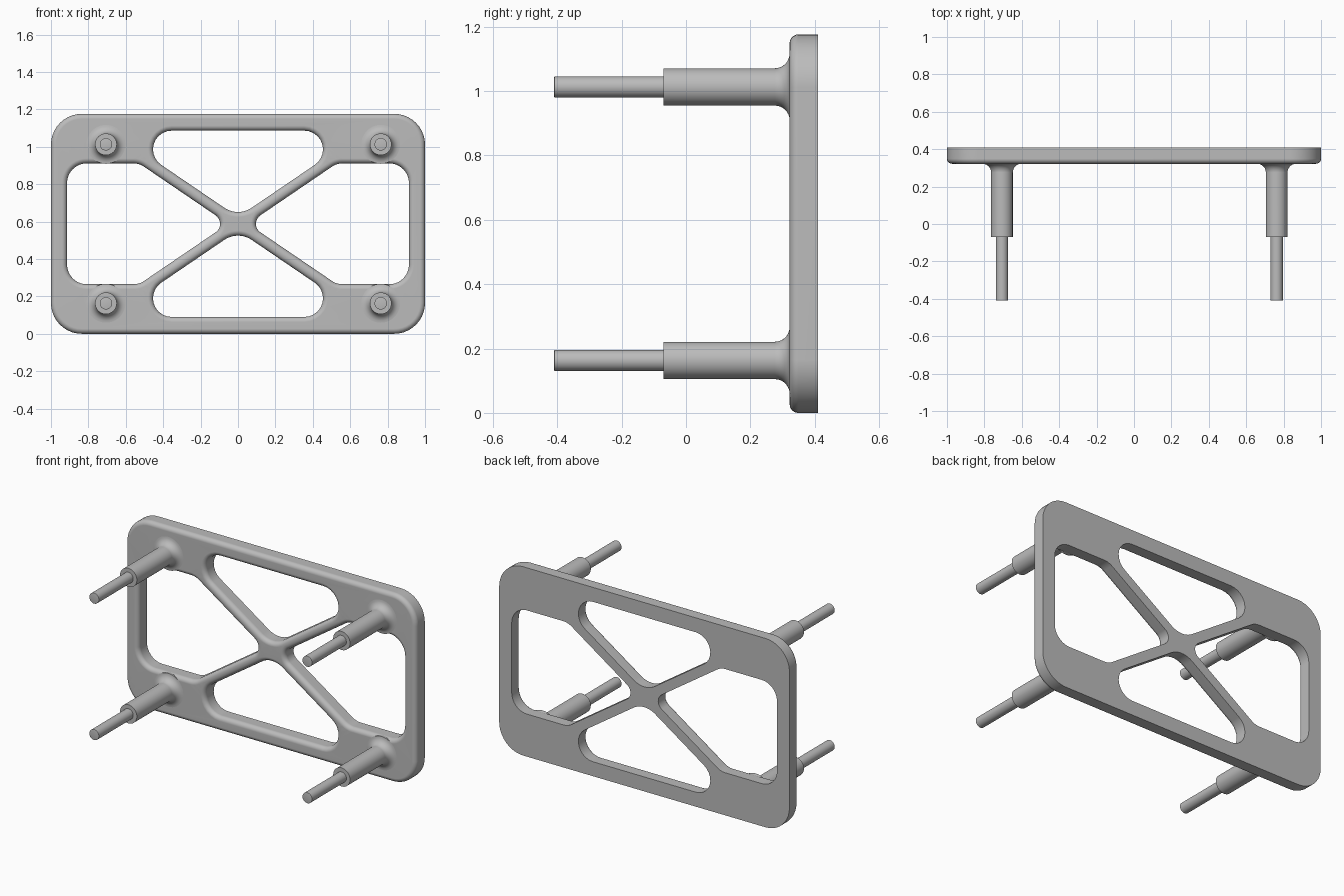
import bpy, bmesh, math
from mathutils import Vector

cube = bpy.data.objects.get("Cube")
if cube:
    bpy.data.objects.remove(cube)

grey = bpy.data.materials.new("plain grey")
grey.use_nodes = True
colour = (0.5, 0.5, 0.5, 1)
grey.diffuse_color = colour
grey.node_tree.nodes["Principled BSDF"].inputs["Base Color"].default_value = colour

MID = 0.588                  # half the plate height
FRONT, BACK = 0.322, 0.41    # plate faces
ROUND = 0.027                # rounding of the front edges
SLOPE, HALF_BAR = 0.68, 0.036


def make_object(name, bm):
    bmesh.ops.recalc_face_normals(bm, faces=bm.faces)
    mesh = bpy.data.meshes.new(name)
    bm.to_mesh(mesh)
    bm.free()
    mesh.materials.append(grey)
    obj = bpy.data.objects.new(name, mesh)
    bpy.context.collection.objects.link(obj)
    bpy.ops.object.select_all(action='DESELECT')
    obj.select_set(True)
    bpy.context.view_layer.objects.active = obj
    bpy.ops.object.shade_smooth_by_angle(angle=math.radians(35))
    weighted = obj.modifiers.new("even shading", 'WEIGHTED_NORMAL')
    weighted.keep_sharp = True
    return obj


def rounded(corners, steps=10):
    """Counter-clockwise corners (x, z, radius) -> list of (point, outward normal)."""
    result = []
    n = len(corners)
    for i in range(n):
        p = Vector(corners[i][:2])
        r = corners[i][2]
        a = (p - Vector(corners[i - 1][:2])).normalized()
        b = (Vector(corners[(i + 1) % n][:2]) - p).normalized()
        turn = math.acos(max(-1, min(1, a.dot(b))))
        centre = p + (b - a).normalized() * r / math.cos(turn / 2)
        start = math.atan2(-a.x, a.y)
        for k in range(steps + 1):
            t = start + turn * k / steps
            normal = Vector((math.cos(t), math.sin(t)))
            result.append((centre + normal * r, normal))
    return result


def flip(corners, sx, sz):
    """Mirror a corner list, keeping it counter-clockwise."""
    out = [(x * sx, z * sz, r) for x, z, r in corners]
    return out[::-1] if sx * sz < 0 else out


# Corner lists, measured from the plate centre
outline = [(-1, -MID, 0.165), (1, -MID, 0.165), (1, MID, 0.165), (-1, MID, 0.165)]
top, side, shelf = 0.498, 0.914, 0.323
top_x = (top - HALF_BAR) / SLOPE
bend_x = (shelf + HALF_BAR) / SLOPE
top_hole = [(0, HALF_BAR, 0.13), (top_x, top, 0.1), (-top_x, top, 0.1)]
side_hole = [(HALF_BAR / SLOPE, 0, 0.055), (bend_x, -shelf, 0.1), (side, -shelf, 0.105),
             (side, shelf, 0.105), (bend_x, shelf, 0.1)]
loops = [(outline, -1), (top_hole, 1), (flip(top_hole, 1, -1), 1),
         (side_hole, 1), (flip(side_hole, -1, 1), 1)]

# Plate: walls with a rounded front edge, then flat front and back
bm = bmesh.new()
front_edges, back_edges = [], []
section = [(0, BACK)]
for k in range(7):
    t = math.pi / 2 * k / 6
    section.append((ROUND * (1 - math.cos(t)), FRONT + ROUND * (1 - math.sin(t))))
for corners, side_sign in loops:
    path = rounded(corners)
    rings = []
    for inset, y in section:
        ring = []
        for p, normal in path:
            q = p + normal * inset * side_sign
            ring.append(bm.verts.new((q.x, y, q.y + MID)))
        rings.append(ring)
    count = len(path)
    for lower, upper in zip(rings, rings[1:]):
        for i in range(count):
            j = (i + 1) % count
            bm.faces.new((lower[i], lower[j], upper[j], upper[i]))
    for ring, edges in ((rings[0], back_edges), (rings[-1], front_edges)):
        edges += [bm.edges.get((ring[i], ring[(i + 1) % count])) for i in range(count)]
for edges, direction in ((back_edges, 1), (front_edges, -1)):
    bmesh.ops.triangle_fill(bm, edges=edges, use_beauty=True, normal=(0, direction, 0))
make_object("frame_plate", bm)

# Pegs: turned profile (radius, y) with a flared foot, thick sleeve and thin pin
SLEEVE, PIN, FLARE = 0.058, 0.033, 0.046
profile = [(SLEEVE + FLARE - 0.004, FRONT + 0.03)]
for k in range(8):
    t = math.pi / 2 * k / 7
    profile.append((SLEEVE + FLARE * (1 - math.sin(t)), FRONT - FLARE * (1 - math.cos(t))))
profile += [(SLEEVE, -0.07), (PIN, -0.07), (PIN, -0.408), (PIN - 0.003, -0.41), (0, -0.41)]

for x, across in ((-0.706, "right"), (0.763, "left")):
    for z, level in ((0.163, "lower"), (1.013, "upper")):
        bm = bmesh.new()
        verts = [bm.verts.new((x + r, y, z)) for r, y in profile]
        edges = [bm.edges.new(pair) for pair in zip(verts, verts[1:])]
        bmesh.ops.spin(bm, geom=verts + edges, cent=(x, 0, z), axis=(0, 1, 0),
                       angle=math.tau, steps=40, use_merge=False)
        bmesh.ops.remove_doubles(bm, verts=bm.verts, dist=0.0001)
        make_object(f"{level}_{across}_peg", bm)
